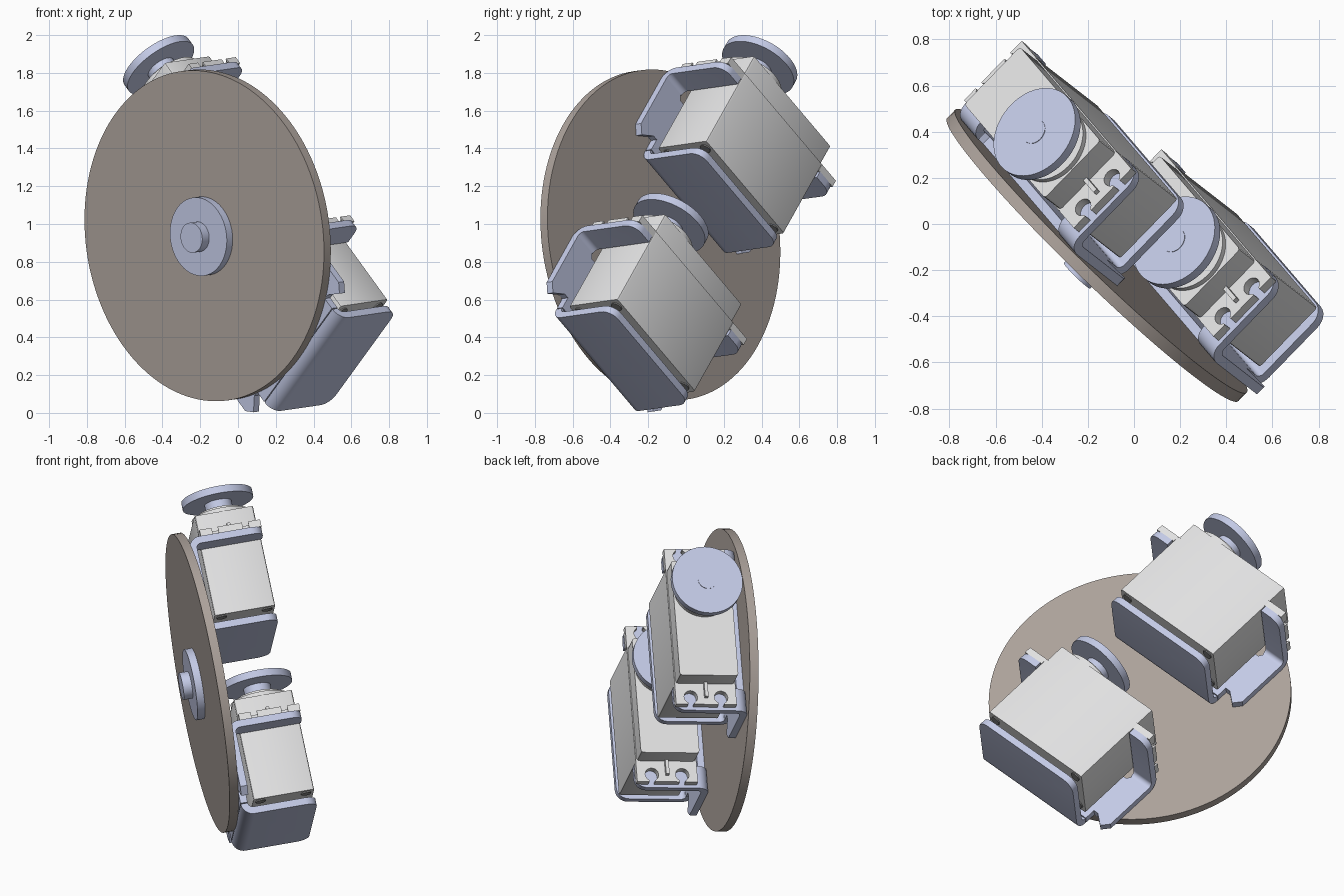
import bpy, bmesh, math
from mathutils import Vector, Matrix

if "Cube" in bpy.data.objects:
    bpy.data.objects.remove(bpy.data.objects["Cube"])

# Shared frame: local X = motor shaft, local Y = motor length, local Z = away from the disc
N = Vector((0.69, 0.71, 0.10)).normalized()
A = Vector((-0.53, 0.42, 0.74))
A = (A - A.dot(N) * N).normalized()
B = N.cross(A)
CENTRE = Vector((-0.16, -0.135, 0.94))


def material(name, rgb):
    m = bpy.data.materials.new(name)
    m.diffuse_color = (*rgb, 1)
    m.use_nodes = True
    m.node_tree.nodes["Principled BSDF"].inputs["Base Color"].default_value = m.diffuse_color
    return m


BROWN = material("warm grey", (0.413, 0.361, 0.328))
BLUE = material("pale blue metal", (0.591, 0.638, 0.855))
WHITE = material("light grey plastic", (0.76, 0.76, 0.765))
GREY = material("screw grey", (0.25, 0.25, 0.25))


def finish(name, bm, mat, v0):
    """Place a mesh built in the local frame, slid by v0 along the shaft axis."""
    bmesh.ops.recalc_face_normals(bm, faces=bm.faces)
    me = bpy.data.meshes.new(name)
    bm.to_mesh(me)
    bm.free()
    me.materials.append(mat)
    ob = bpy.data.objects.new(name, me)
    bpy.context.collection.objects.link(ob)
    rot = Matrix((A, B, N)).transposed().to_4x4()
    ob.matrix_world = Matrix.Translation(CENTRE + A * v0) @ rot
    bpy.ops.object.select_all(action='DESELECT')
    ob.select_set(True)
    bpy.context.view_layer.objects.active = ob
    bpy.ops.object.shade_smooth_by_angle(angle=math.radians(30))
    return ob


def prism(name, pts, axis, lo, hi, mat, v0, round_edges=None, radius=0.07, segs=6):
    """Extrude a 2D outline along a local axis; the outline uses the other two axes in order."""
    bm = bmesh.new()
    place = lambda p, h: (p[:axis] + (h,) + p[axis:])
    f = bm.faces.new([bm.verts.new(place(tuple(p), lo)) for p in pts])
    ext = bmesh.ops.extrude_face_region(bm, geom=[f])
    step = Vector((0, 0, 0))
    step[axis] = hi - lo
    bmesh.ops.translate(bm, vec=step, verts=[v for v in ext['geom'] if isinstance(v, bmesh.types.BMVert)])
    if round_edges:
        edges = [e for e in bm.edges if round_edges(*[v.co for v in e.verts])]
        bmesh.ops.bevel(bm, geom=edges, offset=radius, segments=segs, profile=0.5, affect='EDGES')
    return finish(name, bm, mat, v0)


def box(name, x, y, z, mat, v0, **kw):
    return prism(name, [(x[0], y[0]), (x[1], y[0]), (x[1], y[1]), (x[0], y[1])], 2, z[0], z[1], mat, v0, **kw)


def cylinder(name, axis, r, lo, hi, c, mat, v0, n=64):
    pts = [(c[0] + r * math.cos(2 * math.pi * i / n), c[1] + r * math.sin(2 * math.pi * i / n)) for i in range(n)]
    return prism(name, pts, axis, lo, hi, mat, v0)


def arc(cx, cy, r, a0, a1, n=8):
    return [(cx + r * math.cos(math.radians(a0 + (a1 - a0) * i / n)),
             cy + r * math.sin(math.radians(a0 + (a1 - a0) * i / n))) for i in range(n + 1)]


# Big wheel with its outward-facing horn
cylinder("wheel_disc", 2, 0.88, -0.027, 0.025, (0, 0), BROWN, 0, 128)
cylinder("wheel_horn", 2, 0.209, -0.072, -0.027, (0, 0), BLUE, 0)
cylinder("wheel_horn_stub", 2, 0.08, -0.125, -0.072, (0, 0), BLUE, 0)

W0, W1, T = 0.025, 0.468, 0.042      # bracket depth range and sheet thickness
MID, HALF = 0.285, 0.18              # motor centre depth and half width


def bracket(p, v0):
    # back sheet with a cut-out between the ears and relief notches below
    half = [(-0.11, 0.51), (-0.44, 0.51), (-0.485, 0.47), (-0.43, 0.40), (-0.43, 0.37), (-0.50, 0.37)]
    pts = [(-0.11, 0.38), *half]
    pts = [(-0.14, 0.36)] + pts
    prism(p + "bracket_back", pts + [(x, -y) for x, y in reversed(pts)], 2, W0, W0 + T, BLUE, v0)
    # bottom plate, bent out of the back sheet
    lo, R = -0.575, 0.07
    outer = arc(lo + R, W0 + R, R, 270, 180)
    inner = arc(lo + R, W0 + R, R - T, 180, 270)
    prof = outer + [(lo, W1), (lo + T, W1)] + inner
    corner = lambda a, b: a.z > W1 - .001 and b.z > W1 - .001 and abs(a.y - b.y) < 1e-4
    prism(p + "bracket_bottom", prof, 1, -0.37, 0.37, BLUE, v0, round_edges=corner)
    # two ears carrying the motor flanges
    hi = -0.043
    prof = (arc(hi - R, W0 + R, R, 270, 360) + [(hi, W1), (hi - T, W1)]
            + arc(hi - R, W0 + R, R - T, 360, 270))
    for s, tag in ((1, "upper"), (-1, "lower")):
        out = lambda a, b: corner(a, b) and abs(a.y) > 0.5
        prism(p + "bracket_ear_" + tag, prof, 1, min(s * .37, s * .51), max(s * .37, s * .51),
              BLUE, v0, round_edges=out)


def motor(p, v0):
    z = (MID - HALF, MID + HALF)
    long_edges = lambda a, b: abs(a.y - b.y) < 1e-4 and abs(a.z - b.z) < 1e-4
    box(p + "case", (-0.49, 0.0), (-0.365, 0.365), z, WHITE, v0, round_edges=long_edges, radius=0.012, segs=2)
    box(p + "case_top", (0.0, 0.125), (-0.36, 0.36), (z[0] + .006, z[1] - .006), WHITE, v0,
        round_edges=long_edges, radius=0.015, segs=2)
    for s, tag in ((1, "upper"), (-1, "lower")):
        # flange with two open screw slots
        pts = [(s * 0.36, z[0]), (s * 0.49, z[0])]
        for c in (MID - 0.09, MID + 0.09):
            pts += [(s * 0.49, c - 0.018)]
            pts += [(s * y, w) for y, w in arc(0.445, c, 0.04, -27, -333, 14)]
            pts += [(s * 0.49, c + 0.018)]
        pts += [(s * 0.49, z[1]), (s * 0.36, z[1])]
        prism(p + "flange_" + tag, pts, 0, -0.043, 0.0, WHITE, v0)
        prism(p + "flange_rib_" + tag, [(s * .36, MID - .01), (s * .45, MID - .01), (s * .45, MID + .01),
                                        (s * .36, MID + .01)], 0, 0.0, 0.025, WHITE, v0)
        for c in (MID - 0.135, MID + 0.135):
            cylinder(p + "case_screw", 0, 0.03, -0.497, -0.48, (s * 0.315, c), GREY, v0, 20)
    # shaft boss and horn
    c = (0.18, MID)
    cylinder(p + "boss", 0, 0.172, 0.12, 0.15, c, WHITE, v0)
    cylinder(p + "boss_step", 0, 0.13, 0.15, 0.172, c, WHITE, v0)
    cylinder(p + "horn_stub", 0, 0.08, 0.17, 0.23, c, BLUE, v0)
    cylinder(p + "horn", 0, 0.209, 0.228, 0.272, c, BLUE, v0)
    cylinder(p + "horn_cap", 0, 0.056, 0.27, 0.275, c, BLUE, v0, 32)


for prefix, v0 in (("top_", 0.772), ("bottom_", -0.363)):
    bracket(prefix, v0)
    motor(prefix, v0)
